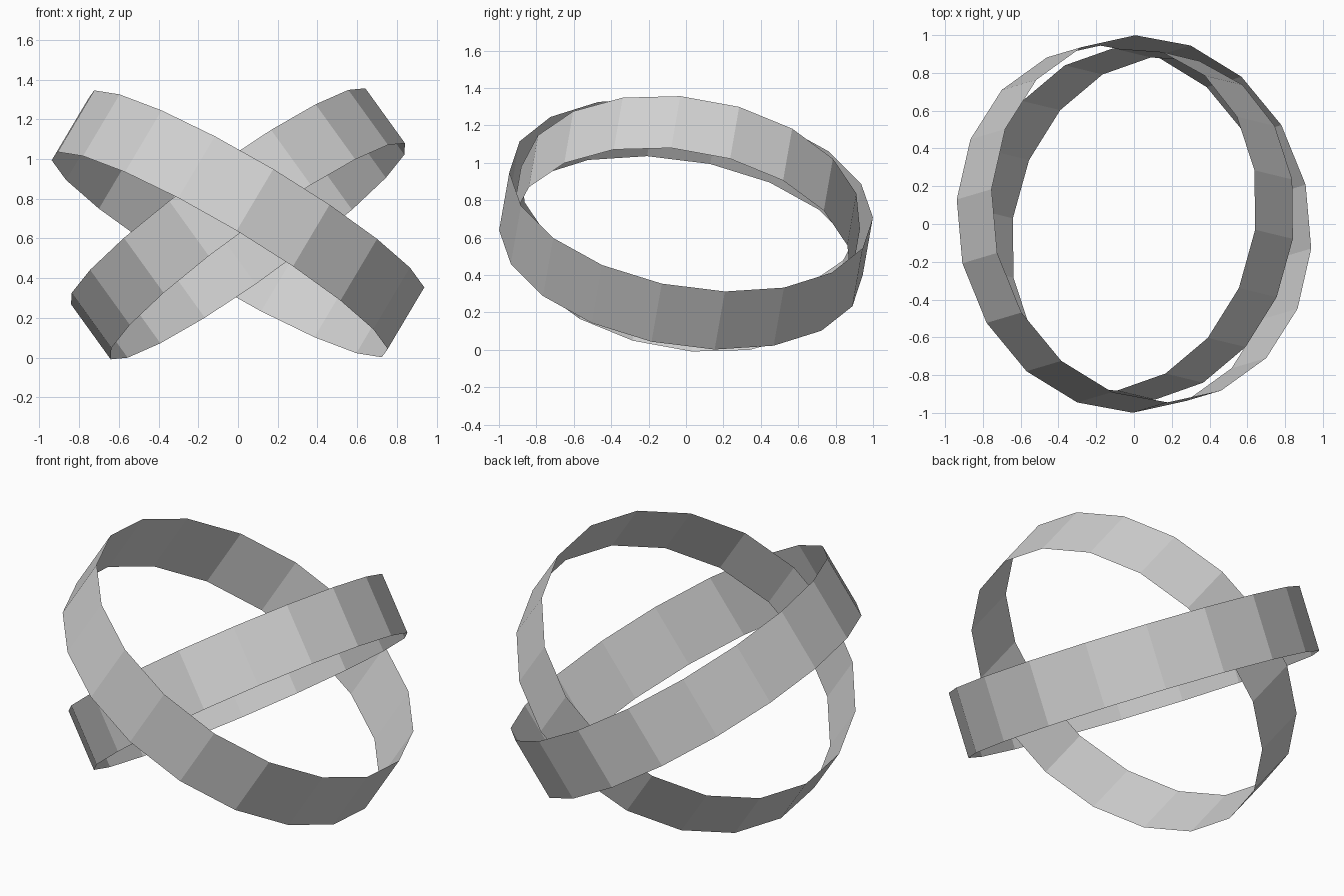
import bpy
import bmesh
from mathutils import Vector

cube = bpy.data.objects.get("Cube")
if cube:
    bpy.data.objects.remove(cube, do_unlink=True)

SIDES = 18
CENTRE = Vector((0, 0, 0.674))

# Single plain grey finish
grey = bpy.data.materials.new("light_grey")
grey.use_nodes = True
colour = (0.64, 0.64, 0.64, 1)
grey.diffuse_color = colour
grey.node_tree.nodes["Principled BSDF"].inputs["Base Color"].default_value = colour


def band(name, axis, first_corner, radius, width):
    """Open, thin, flat-faced hoop around an axis, with one corner direction given."""
    n = Vector(axis).normalized()
    u = Vector(first_corner)
    u = (u - n * u.dot(n)).normalized()
    v = n.cross(u)

    bm = bmesh.new()
    bmesh.ops.create_circle(bm, cap_ends=False, segments=SIDES, radius=radius)
    # Turn the circle so its first corner lies along u, in the plane of u and v
    start = bm.verts[:][0].co.normalized() if not bm.verts.ensure_lookup_table() else None
    side = Vector((-start.y, start.x, 0))
    for vert in bm.verts:
        a, b = vert.co.dot(start), vert.co.dot(side)
        vert.co = CENTRE + u * a + v * b - n * width / 2
    # Raise the rim into a band
    raised = bmesh.ops.extrude_edge_only(bm, edges=bm.edges[:])["geom"]
    bmesh.ops.translate(bm, vec=n * width,
                        verts=[g for g in raised if isinstance(g, bmesh.types.BMVert)])
    bmesh.ops.recalc_face_normals(bm, faces=bm.faces[:])
    bm.normal_update()
    face = bm.faces[:][0]
    outward = face.calc_center_median() - CENTRE
    if face.normal.dot(outward) < 0:
        bmesh.ops.reverse_faces(bm, faces=bm.faces[:])

    mesh = bpy.data.meshes.new(name)
    bm.to_mesh(mesh)
    bm.free()
    mesh.materials.append(grey)
    obj = bpy.data.objects.new(name, mesh)
    bpy.context.collection.objects.link(obj)
    return obj


# Two crossed hoops, the smaller nested in the larger
band("outer_ring", (0.505, 0.15, 0.85), (0.847, -0.156, -0.47), 0.983, 0.365)
band("inner_ring", (-0.579, 0.14, 0.803), (0.73, -0.054, 0.532), 0.921, 0.345)
